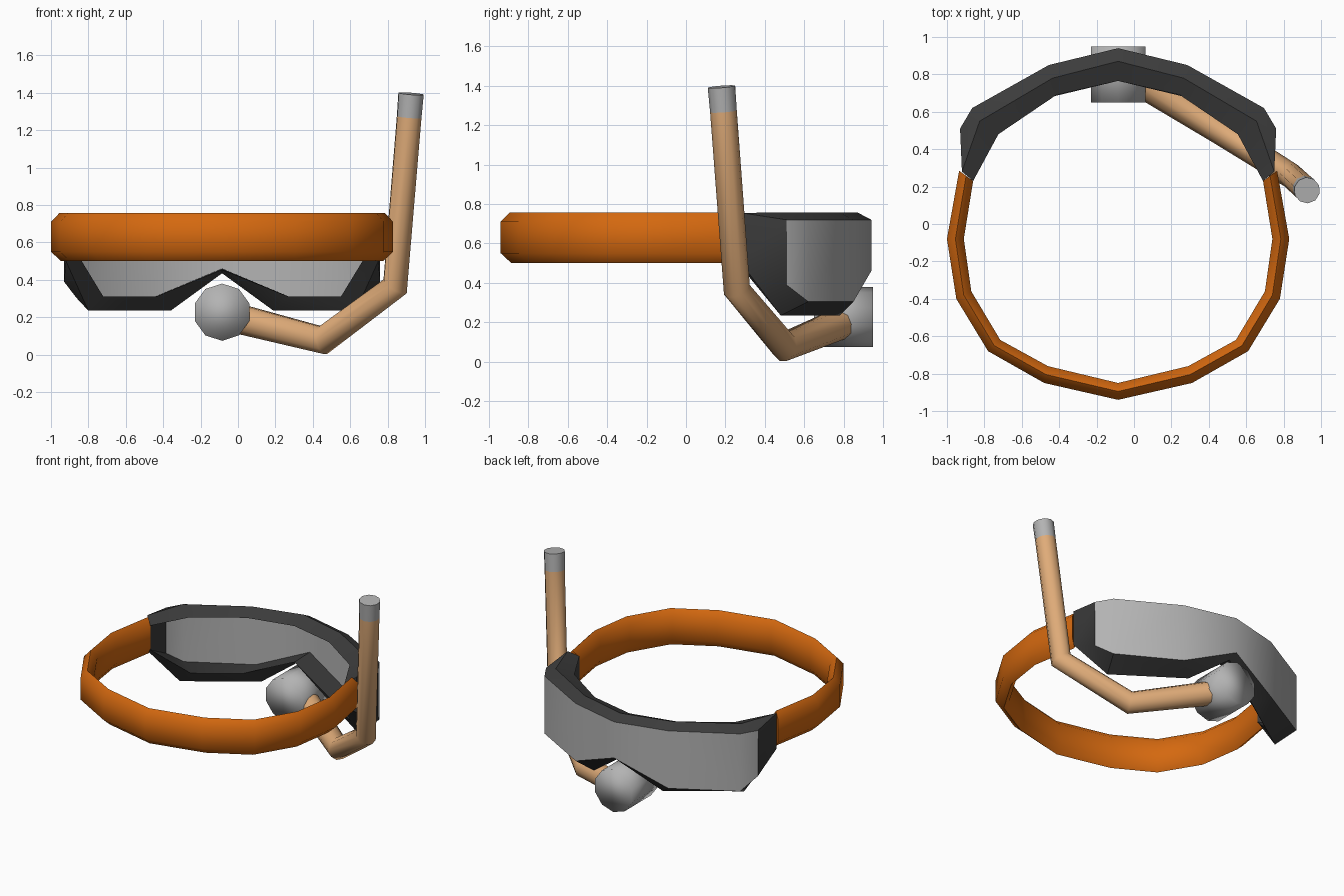
import bpy, bmesh, math
from mathutils import Vector

if "Cube" in bpy.data.objects:
    bpy.data.objects.remove(bpy.data.objects["Cube"])

CX = -0.085  # symmetry plane of the mask and strap


def material(name, rgb):
    m = bpy.data.materials.new(name)
    m.diffuse_color = (*rgb, 1)
    m.use_nodes = True
    m.node_tree.nodes["Principled BSDF"].inputs["Base Color"].default_value = m.diffuse_color
    return m


ORANGE = material("orange", (0.66, 0.14, 0.005))
BLACK = material("charcoal", (0.045, 0.045, 0.045))
GREY = material("grey", (0.45, 0.45, 0.45))
TAN = material("tan", (0.74, 0.41, 0.19))


def build(name, verts, faces, mats, angle=50):
    me = bpy.data.meshes.new(name)
    me.from_pydata(verts, [], faces)
    for m in mats:
        me.materials.append(m)
    bm = bmesh.new()
    bm.from_mesh(me)
    bmesh.ops.recalc_face_normals(bm, faces=bm.faces)
    bm.to_mesh(me)
    bm.free()
    ob = bpy.data.objects.new(name, me)
    bpy.context.collection.objects.link(ob)
    bpy.context.view_layer.objects.active = ob
    ob.select_set(True)
    bpy.ops.object.shade_smooth_by_angle(angle=math.radians(angle))
    ob.select_set(False)
    return ob


def loft(sections, closed=False, caps=True):
    """Skin a list of equal-sized closed sections."""
    n, m = len(sections[0]), len(sections)
    verts = [v for s in sections for v in s]
    faces = []
    for i in range(m if closed else m - 1):
        a, b = i * n, (i + 1) % m * n
        faces += [(a + k, a + (k + 1) % n, b + (k + 1) % n, b + k) for k in range(n)]
    if caps and not closed:
        faces += [tuple(range(n)), tuple(range((m - 1) * n, m * n))]
    return verts, faces


# Head strap: a thin rounded band swept round the back of the head
outer = [(0, -.94), (.395, -.85), (.695, -.68), (.865, -.40), (.915, -.08), (.85, .285)]
inner = [(0, -.85), (.375, -.76), (.63, -.62), (.785, -.36), (.825, -.08), (.775, .23)]
band = [(0, .55), (0, .71), (.5, .757), (1, .71), (1, .55), (.6, .50)]


def strap_section(o, i, side):
    return [(CX + side * (o[0] + (i[0] - o[0]) * t), o[1] + (i[1] - o[1]) * t, z)
            for t, z in band]


pairs = list(zip(outer, inner))
sections = [strap_section(o, i, -1) for o, i in reversed(pairs[1:])]
sections += [strap_section(o, i, 1) for o, i in pairs]
build("head_strap", *loft(sections), [ORANGE])

# Mask frame: lens edge, outer ridge and inner lip, from top centre to nose
lens_edge = [(0, .94, .72), (.37, .85, .72), (.78, .62, .72), (.845, .51, .72),
             (.845, .51, .39), (.78, .62, .305), (.37, .85, .305), (0, .94, .46)]
ridge = [(0, .87, .757), (.35, .78, .757), (.74, .55, .757), (.835, .28, .755),
         (.835, .28, .50), (.715, .48, .235), (.275, .78, .235), (0, .87, .435)]
lip = [(0, .765, .715), (.33, .69, .715), (.64, .48, .715), (.775, .23, .715),
       (.775, .23, .54), (.635, .49, .31), (.355, .68, .31), (0, .765, .455)]


def full_loop(half):
    right = [(CX + d, y, z) for d, y, z in half]
    return right + [(CX - d, y, z) for d, y, z in half[-2:0:-1]]


edge = full_loop(lens_edge)
build("mask_frame", *loft([edge, full_loop(ridge), full_loop(lip)], closed=True), [BLACK], 40)

# Lens: vertical panes between the top and bottom of the lens edge
panes = [(k, k + 1, 6 - k, 7 - k) for k in range(3)]
panes += [tuple(-v % 14 for v in p) for p in panes]
build("lens", edge, panes, [GREY])

# Snorkel tube with a grey tip
path = [Vector(p) for p in [(-.03, .80, .20), (.455, .50, .077), (.84, .258, .365),
                            (.915, .19, 1.27), (.925, .18, 1.395)]]
radii = [.082, .072, .067, .068, .070]
SIDES = 10


def ring(i):
    before = (path[i] - path[max(i - 1, 0)]).normalized()
    after = (path[min(i + 1, len(path) - 1)] - path[i]).normalized()
    axis = (before + after).normalized()
    side = Vector((.53, .85, 0))          # normal of the plane holding the bends
    u = (side - axis * side.dot(axis)).normalized()
    v = axis.cross(u)
    # widen the section across a mitred bend
    stretch = 1 / max(axis.dot(after if after.length else before), .5)
    return [path[i] + radii[i] * (u * math.cos(a) + v * math.sin(a) * stretch)
            for a in (2 * math.pi * k / SIDES for k in range(SIDES))]


rings = [ring(i) for i in range(len(path))]
build("snorkel_tube", *loft(rings[:4]), [TAN])
build("snorkel_tip", *loft(rings[3:]), [GREY])

# Mouthpiece: a short ten-sided drum pointing forward
drum = [[(CX + .153 * math.sin(a), y, .227 + .153 * math.cos(a))
         for a in (2 * math.pi * k / 10 for k in range(10))] for y in (.65, .95)]
build("mouthpiece", *loft(drum), [GREY], 180)
